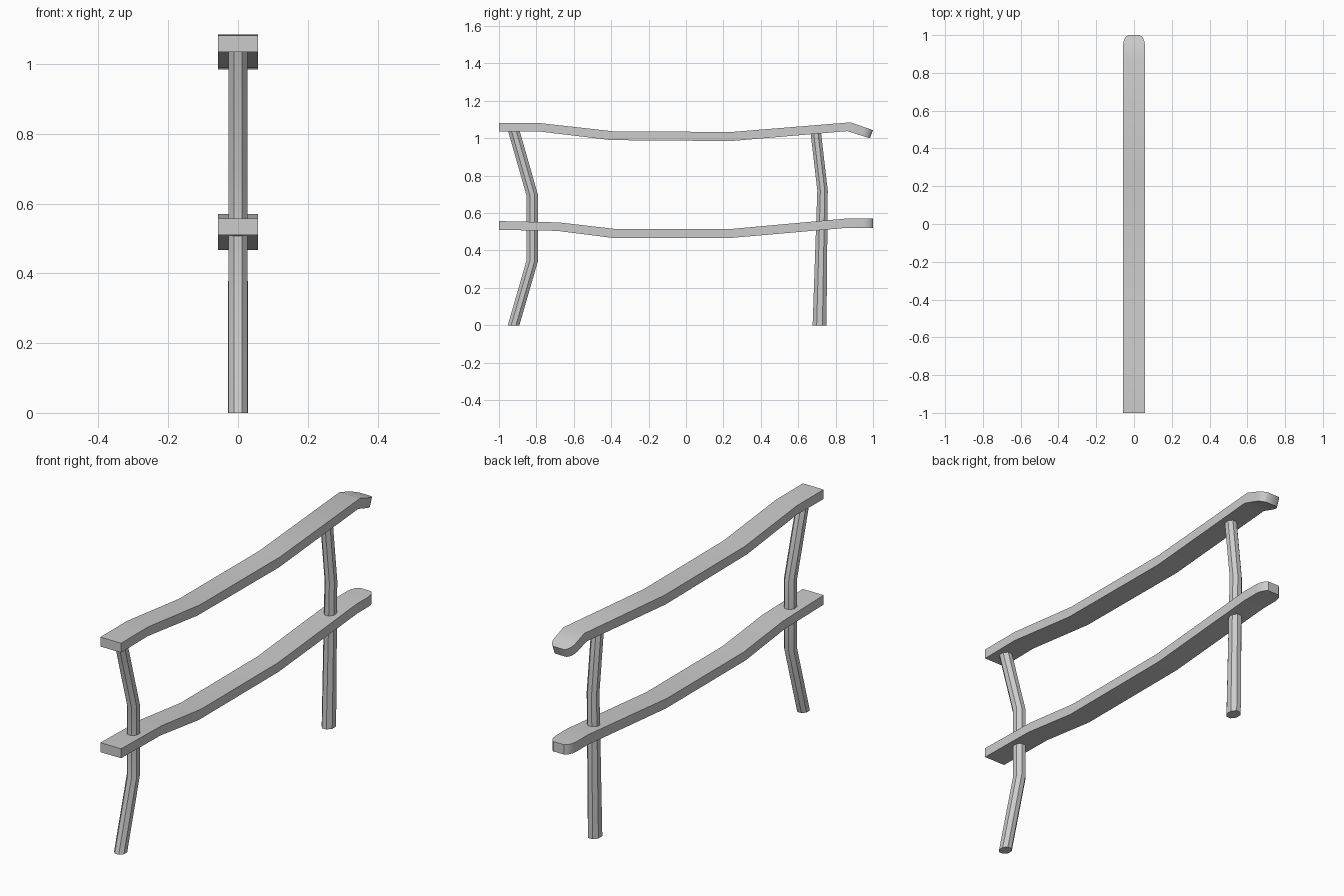
import bpy, bmesh, math

if "Cube" in bpy.data.objects:
    bpy.data.objects.remove(bpy.data.objects["Cube"])


def finish(name, bm):
    bmesh.ops.recalc_face_normals(bm, faces=bm.faces)
    me = bpy.data.meshes.new(name)
    bm.to_mesh(me)
    bm.free()
    ob = bpy.data.objects.new(name, me)
    bpy.context.collection.objects.link(ob)
    bpy.ops.object.select_all(action='DESELECT')
    bpy.context.view_layer.objects.active = ob
    ob.select_set(True)
    bpy.ops.object.shade_smooth_by_angle(angle=math.radians(35))
    return ob


def loft(name, rings):
    """Skin a list of equal-length closed rings and cap both ends."""
    bm = bmesh.new()
    vr = [[bm.verts.new(p) for p in r] for r in rings]
    n = len(vr[0])
    for a, b in zip(vr, vr[1:]):
        for i in range(n):
            j = (i + 1) % n
            bm.faces.new((a[i], a[j], b[j], b[i]))
    bm.faces.new(vr[0])
    bm.faces.new(vr[-1])
    return finish(name, bm)


HALF = 0.057
ROUND = [(0.62, 1.0), (0.75, 0.95), (0.87, 0.84), (0.95, 0.70), (1.0, 0.52)]


def rail(name, stations):
    """Stations: (top y, top z, bottom y, bottom z); last span gets a rounded tip."""
    full = [(s, HALF) for s in stations[:-1]]
    a, b = stations[-2:]
    for t, w in ROUND:
        full.append((tuple(p + (q - p) * t for p, q in zip(a, b)), HALF * w))
    return loft(name, [[(-w, ty, tz), (w, ty, tz), (w, by, bz), (-w, by, bz)]
                       for (ty, tz, by, bz), w in full])


def post(name, sections, sides=8):
    """Sections: (y, z, half width x, half width y)."""
    rings = []
    for y, z, rx, ry in sections:
        k = 1 / math.cos(math.pi / sides)
        rings.append([(rx * k * math.cos(2 * math.pi * (i + .5) / sides),
                       y + ry * k * math.sin(2 * math.pi * (i + .5) / sides), z)
                      for i in range(sides)])
    return loft(name, rings)


# handrail and lower rail
rail("top_rail", [(-1, 1.082, -1, 1.035), (-0.79, 1.082, -0.79, 1.037),
                  (-0.38, 1.036, -0.40, 0.990), (0.25, 1.034, 0.24, 0.985),
                  (0.88, 1.085, 0.862, 1.038), (1.0, 1.043, 0.983, 1.0)])
rail("lower_rail", [(-1, 0.557, -1, 0.510), (-0.68, 0.550, -0.69, 0.505),
                    (-0.37, 0.514, -0.39, 0.467), (0.23, 0.514, 0.24, 0.467),
                    (0.85, 0.570, 0.86, 0.521), (1.0, 0.570, 1.0, 0.521)])

# bent posts
post("front_post", [(-0.922, 0, 0.027, 0.031), (-0.822, 0.345, 0.027, 0.031),
                    (-0.822, 0.695, 0.027, 0.031), (-0.922, 1.045, 0.027, 0.031)])
post("back_post", [(0.714, 0, 0.029, 0.037), (0.730, 0.72, 0.027, 0.028),
                   (0.694, 1.03, 0.027, 0.028)])
